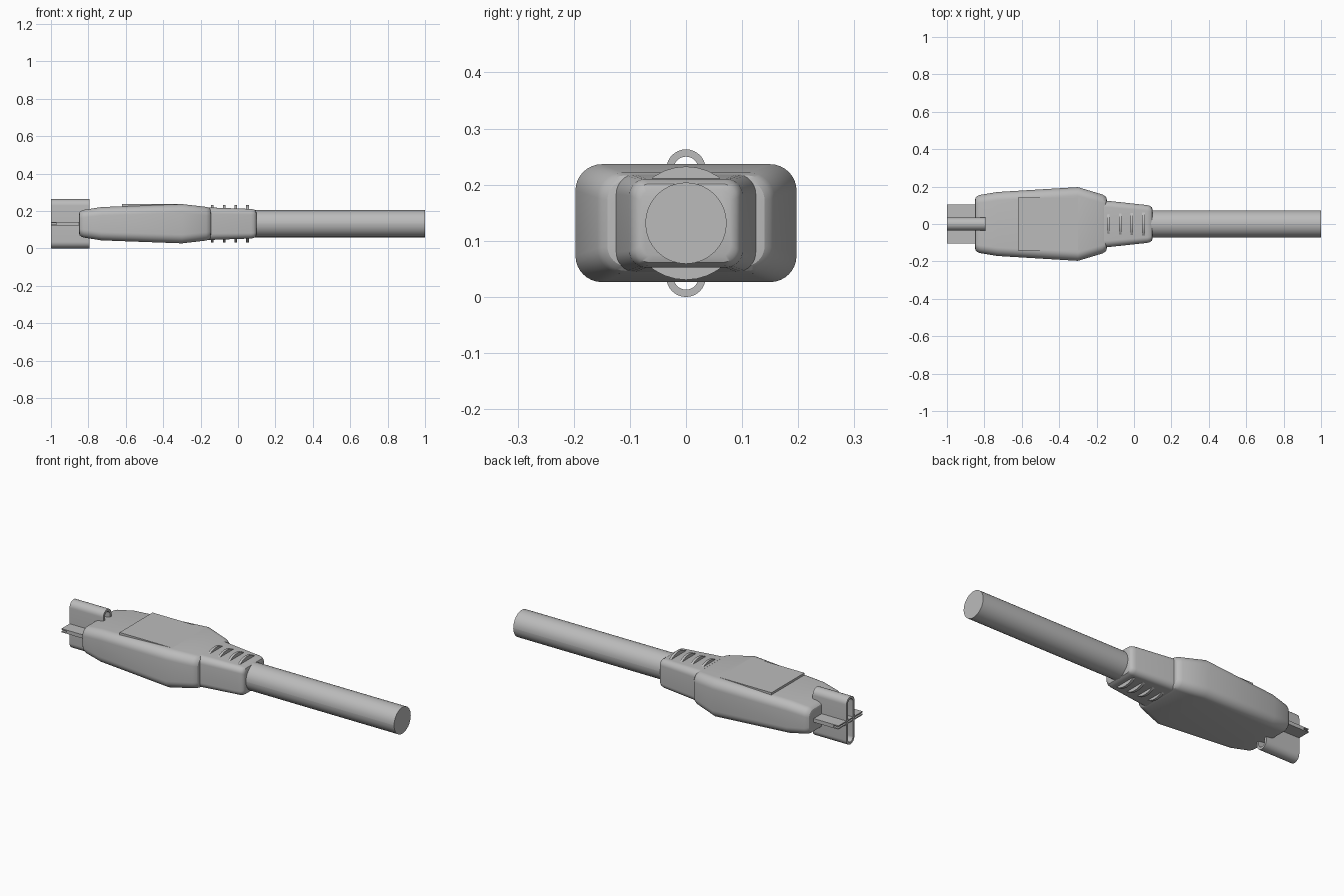
import bpy, bmesh, math

if "Cube" in bpy.data.objects:
    bpy.data.objects.remove(bpy.data.objects["Cube"], do_unlink=True)

MID = 0.1315  # height of the cable axis

grey = bpy.data.materials.new("plain_grey")
grey.use_nodes = True
COLOUR = (0.5, 0.5, 0.5, 1)
grey.diffuse_color = COLOUR
grey.node_tree.nodes["Principled BSDF"].inputs["Base Color"].default_value = COLOUR


def finish(bm, name, angle=30):
    bmesh.ops.recalc_face_normals(bm, faces=bm.faces)
    mesh = bpy.data.meshes.new(name)
    bm.to_mesh(mesh)
    bm.free()
    mesh.materials.append(grey)
    obj = bpy.data.objects.new(name, mesh)
    bpy.context.collection.objects.link(obj)
    bpy.ops.object.select_all(action='DESELECT')
    obj.select_set(True)
    bpy.context.view_layer.objects.active = obj
    bpy.ops.object.shade_smooth_by_angle(angle=math.radians(angle))
    return obj


def ring(bm, x, hy, hz, r, steps=8):
    """Rounded rectangle across the cable axis."""
    verts = []
    for q, (sy, sz) in enumerate([(1, 1), (-1, 1), (-1, -1), (1, -1)]):
        for i in range(steps + 1):
            a = math.pi / 2 * (q + i / steps)
            verts.append(bm.verts.new((x, sy * (hy - r) + r * math.cos(a),
                                       MID + sz * (hz - r) + r * math.sin(a))))
    return verts


def bridge(bm, a, b):
    for i in range(len(a)):
        j = (i + 1) % len(a)
        bm.faces.new((a[i], a[j], b[j], b[i]))


def loft(name, sections, angle=30):
    bm = bmesh.new()
    rings = [ring(bm, *s) for s in sections]
    for a, b in zip(rings, rings[1:]):
        bridge(bm, a, b)
    bm.faces.new(rings[0])
    bm.faces.new(rings[-1])
    return finish(bm, name, angle)


def cylinder(name, x0, x1, radius):
    loft(name, [(x, radius, radius, radius - 0.0001) for x in (x0, x1)])


def box(name, x0, x1, hy, z0, z1):
    bm = bmesh.new()
    bmesh.ops.create_cube(bm, size=1)
    for v in bm.verts:
        v.co = (x0 if v.co.x < 0 else x1, math.copysign(hy, v.co.y),
                z0 if v.co.z < 0 else z1)
    return finish(bm, name)


# Plug housing: tapered, with rounded edges at both ends
loft("housing", [
    (-0.85, 0.130, 0.050, 0.030), (-0.847, 0.141, 0.061, 0.036),
    (-0.838, 0.149, 0.069, 0.040), (-0.825, 0.155, 0.074, 0.042),
    (-0.73, 0.171, 0.089, 0.045), (-0.30, 0.197, 0.105, 0.047),
    (-0.17, 0.158, 0.090, 0.045), (-0.155, 0.150, 0.085, 0.042),
    (-0.147, 0.140, 0.077, 0.036), (-0.145, 0.128, 0.066, 0.030)], 25)

# Level panel on the sloping top
box("top_panel", -0.62, -0.30, 0.143, 0.20, 0.2365)

# Strain relief with rounded nose
loft("strain_relief", [
    (-0.16, 0.126, 0.087, 0.035), (0.07, 0.101, 0.079, 0.030),
    (0.085, 0.097, 0.076, 0.028), (0.095, 0.090, 0.070, 0.025),
    (0.099, 0.080, 0.060, 0.022)], 35)

# Grip ribs
for i in range(4):
    x = -0.137 + 0.0625 * i
    cylinder(f"grip_rib_{i + 1}", x - 0.007, x + 0.007, 0.101)

# Cable
cylinder("cable", 0.05, 1.0, 0.0725)

# Upright open sleeve
bm = bmesh.new()
outer = [ring(bm, x, 0.035, MID, 0.0349) for x in (-1.0, -0.795)]
inner = [ring(bm, x, 0.022, MID - 0.013, 0.0219) for x in (-1.0, -0.795)]
bridge(bm, *outer)
bridge(bm, *inner)
for a, b in zip(outer, inner):
    bridge(bm, a, b)
finish(bm, "upright_sleeve")

# Flat crossing blade: two thin leaves around a shorter core
box("blade_upper_leaf", -1.0, -0.84, 0.105, MID + 0.004, MID + 0.010)
box("blade_lower_leaf", -1.0, -0.84, 0.105, MID - 0.010, MID - 0.004)
box("blade_core", -0.97, -0.84, 0.105, MID - 0.004, MID + 0.004)
